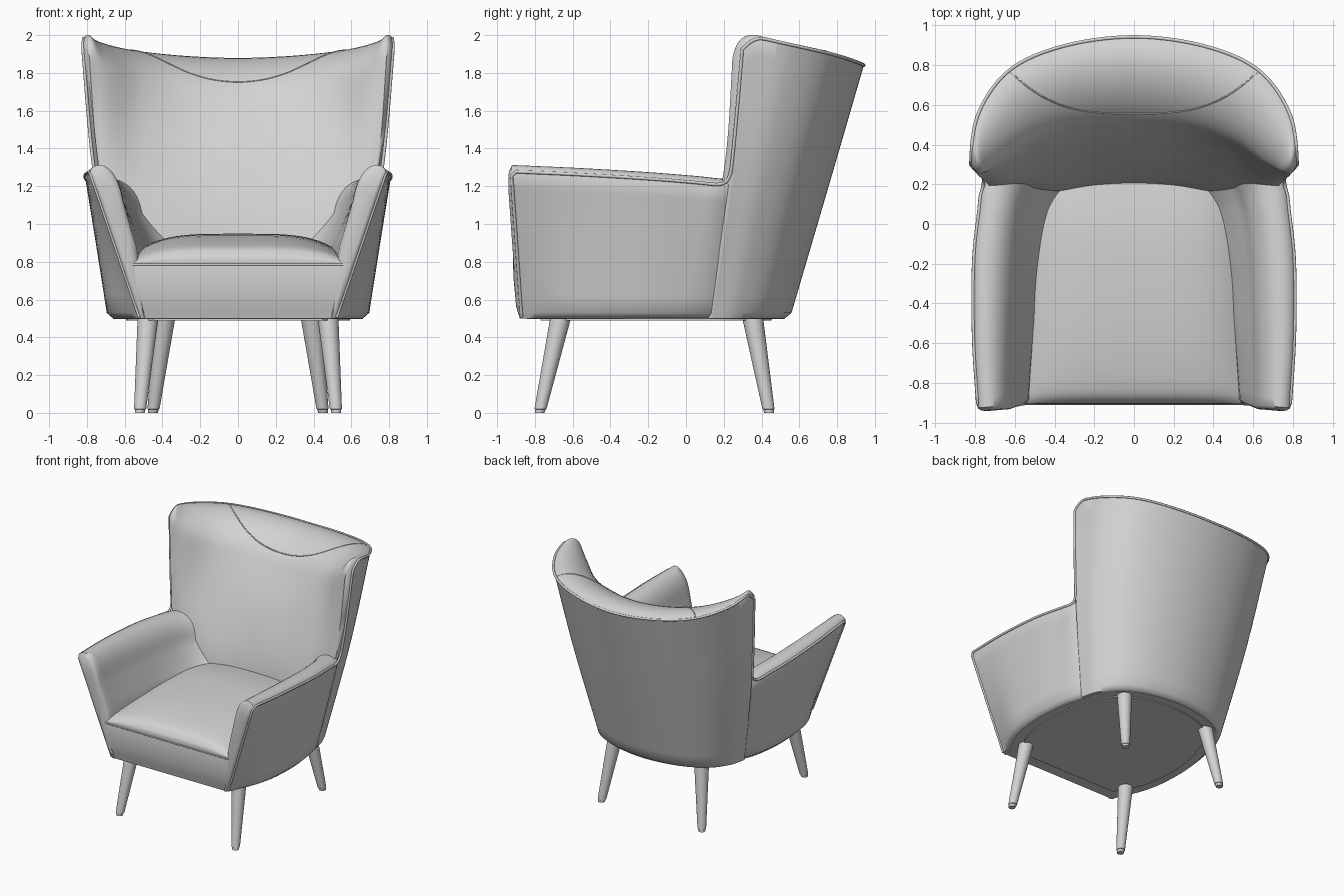
import bpy
import bmesh
import math
from mathutils import Vector
from mathutils.bvhtree import BVHTree

cube = bpy.data.objects.get("Cube")
if cube:
    bpy.data.objects.remove(cube, do_unlink=True)

grey = bpy.data.materials.new("light_grey")
grey.use_nodes = True
grey.diffuse_color = (0.65, 0.65, 0.65, 1)
grey.node_tree.nodes["Principled BSDF"].inputs["Base Color"].default_value = (0.65, 0.65, 0.65, 1)


# ---- helpers ----
def spline(pts, t):
    """Smooth curve through evenly spaced points, t from 0 to 1."""
    p = [Vector(q) for q in pts]
    p = [2 * p[0] - p[1]] + p + [2 * p[-1] - p[-2]]
    f = max(0.0, min(1.0, t)) * (len(pts) - 1)
    i = min(int(f), len(pts) - 2)
    f -= i
    a, b, c, d = p[i:i + 4]
    return 0.5 * (2 * b + (c - a) * f + (2 * a - 5 * b + 4 * c - d) * f * f
                  + (3 * b - a - 3 * c + d) * f ** 3)


def bezier(a, b, c, d, n):
    out = []
    for i in range(n + 1):
        t = i / n
        s = 1 - t
        out.append(a * s ** 3 + b * 3 * s * s * t + c * 3 * s * t * t + d * t ** 3)
    return out


def steps(a, b, n):
    return [a + (b - a) * i / n for i in range(n + 1)]


def loft(name, sections, mirror=False, angle=40):
    """Skin closed sections of equal length and cap both ends."""
    bm = bmesh.new()
    rings = [[bm.verts.new(p) for p in s] for s in sections]
    n = len(rings[0])
    for r, q in zip(rings, rings[1:]):
        for i in range(n):
            j = (i + 1) % n
            bm.faces.new((r[i], r[j], q[j], q[i]))
    bm.faces.new(rings[0])
    bm.faces.new(rings[-1])
    bmesh.ops.recalc_face_normals(bm, faces=bm.faces)
    mesh = bpy.data.meshes.new(name)
    bm.to_mesh(mesh)
    bm.free()
    mesh.materials.append(grey)
    ob = bpy.data.objects.new(name, mesh)
    bpy.context.collection.objects.link(ob)
    bpy.ops.object.select_all(action="DESELECT")
    ob.select_set(True)
    bpy.context.view_layer.objects.active = ob
    bpy.ops.object.shade_smooth_by_angle(angle=math.radians(angle))
    if mirror:
        ob.modifiers.new("mirror", "MIRROR").use_axis[0] = True
    return ob


def tube(name, pts, radius):
    cu = bpy.data.curves.new(name, "CURVE")
    cu.dimensions = "3D"
    cu.bevel_depth = radius
    cu.bevel_resolution = 2
    cu.use_fill_caps = True
    sp = cu.splines.new("POLY")
    sp.points.add(len(pts) - 1)
    for p, q in zip(sp.points, pts):
        p.co = (*q, 1)
    sp.use_smooth = True
    cu.materials.append(grey)
    bpy.context.collection.objects.link(bpy.data.objects.new(name, cu))


def whole(z, half):
    """Complete a level from its centre-to-left half."""
    return [(-x, y, z) for x, y in half[:0:-1]] + [(x, y, z) for x, y in half]


def surface(levels, c, z):
    low, high = levels[0][0][2], levels[-1][0][2]
    p = spline([spline(row, (c + 1) / 2) for row in levels], (z - low) / (high - low))
    p.z = z
    return p


# ---- winged back: outer and inner outlines at rising heights ----
back_outer = [
    whole(0.5, [(0, .55), (.28, .51), (.475, .415), (.58, .27), (.614, .13)]),
    whole(1.25, [(0, .77), (.32, .725), (.575, .6), (.71, .42), (.757, .235)]),
    whole(2.0, [(0, .988), (.36, .935), (.63, .805), (.785, .575), (.828, .305)])]
back_inner = [
    whole(0.5, [(0, .2), (.2, .19), (.38, .15), (.5, .12), (.56, .1)]),
    whole(0.95, [(0, .21), (.2, .2), (.4, .17), (.58, .16), (.68, .15)]),
    whole(1.4, [(0, .35), (.26, .34), (.5, .29), (.67, .225), (.75, .215)]),
    whole(1.85, [(0, .6), (.28, .56), (.5, .45), (.68, .3), (.785, .245)])]


def rim_height(c):
    c = abs(c)
    return 1.84 + 0.165 * c ** 1.5 - 0.08 * max(0, (c - .9) / .1) ** 2


def back_section(c):
    h = rim_height(c)
    hi = h - 0.18 + 0.12 * c * c
    outer = [surface(back_outer, c, z) for z in steps(0.53, h, 16)]
    inner = [surface(back_inner, c, z) for z in steps(hi, 0.5, 18)]
    foot = outer[0].lerp(inner[-1], 0.1)
    foot.z = 0.5
    a, d = outer[-1], inner[0]
    b, e = a.lerp(d, 0.3), a.lerp(d, 0.85)
    b.z, e.z = h + 0.11 - 0.075 * abs(c), h - 0.03 + 0.05 * abs(c)
    return [foot] + outer + bezier(a, b, e, d, 12)[1:-1] + inner


back = loft("winged_back", [back_section(c) for c in steps(-1, 1, 80)], angle=60)

# ---- padded arms, from the front tip to inside the back ----
arm_foot = [(.52, -.87, .5), (.655, -.6, .5), (.69, -.3, .5),
            (.67, -.05, .5), (.62, .12, .5), (.53, .24, .5)]
arm_rim = [(.785, -.925, 1.278), (.807, -.57, 1.262), (.807, -.2, 1.24),
           (.782, .05, 1.22), (.755, .2, 1.205), (.64, .36, 1.2)]
arm_shoulder = [(.61, -.91), (.6, -.55), (.58, -.2), (.55, .05), (.5, .2), (.43, .33)]
arm_seat = [(.535, -.88), (.505, -.5), (.485, -.25), (.435, 0), (.375, .12), (.25, .23)]


def arm_section(t):
    foot, rim = spline(arm_foot, t), spline(arm_rim, t)
    shoulder = spline(arm_shoulder, t).to_3d()
    seat = spline(arm_seat, t).to_3d()
    shoulder.z, seat.z = rim.z - 0.15, 0.87
    base = seat - Vector((.04, 0, .37))
    b, e = rim.lerp(shoulder, 0.15), rim.lerp(shoulder, 0.8)
    b.z = e.z = rim.z + 0.06
    edge = foot.lerp(rim, 0.04)
    under = foot.lerp(base, 0.12)
    return ([under] + [edge.lerp(rim, f) for f in steps(0, 1, 8)]
            + bezier(rim, b, e, shoulder, 12)[1:]
            + [shoulder.lerp(seat, f) for f in steps(0, 1, 5)[1:]] + [base])


arm = [arm_section(t) for t in steps(0, 1, 40)]
middle = sum(arm[0], Vector()) / len(arm[0])
caps = [[middle.lerp(p, k) + Vector((0, dy, 0)) for p in arm[0]]
        for k, dy in ((0.6, -.024), (0.88, -.017))]
loft("arms", caps + arm, mirror=True, angle=60)

# ---- seat with crowned cushion ----
seat_profile = [(-.87, .5), (-.897, .6), (-.908, .7), (-.905, .79), (-.895, .835), (-.83, .885),
                (-.6, .925), (-.3, .945), (0, .945), (.27, .91)]


def seat_point(u, y, z):
    if z > 0.79:
        z = 0.79 + (z - 0.79) * (1 - 0.75 * u ** 4)
    return Vector((u * (0.52 + 0.05 * min(1, (z - 0.5) / 0.3)), y, z))


sides = steps(-1, 1, 32)
loft("seat", [[seat_point(u, *spline(seat_profile, t)) for t in steps(0, 1, 36)]
              + [seat_point(u, .1, .51)] for u in sides])
tube("seat_seam", [seat_point(u, -.905, .785) for u in sides], 0.006)

# ---- underside ----
half = [spline(arm_foot, t) for t in steps(0, 0.8, 16)]
half += [surface(back_outer, c, 0.5) for c in steps(1, 0, 20)[1:]]
outline = half + [Vector((-p.x, p.y, p.z)) for p in half[-2::-1]]
for name, scale, low in (("base", 0.96, 0.497), ("base_panel", 0.86, 0.49)):
    loft(name, [[(p.x * scale, (p.y + .15) * scale - .15, z) for p in outline]
                for z in (low, 0.53)])

# ---- piping along the arm fronts, arm rims, wings and back rim ----
side = [spline(arm_foot, 0).lerp(spline(arm_rim, 0), f) for f in steps(0.01, 0.97, 10)]
side += [spline(arm_rim, t) for t in steps(0.015, 0.72, 24)]
wing = [surface(back_outer, 1, z) for z in steps(1.3, rim_height(1) - .02, 16)]
side += bezier(side[-1], spline(arm_rim, 0.8), surface(back_outer, 1, 1.22), wing[0], 8)[1:-1]
side += wing
rim = [surface(back_outer, c, rim_height(c)) for c in steps(1, -1, 80)]
tube("piping", side + rim + [Vector((-p.x, p.y, p.z)) for p in side[::-1]], 0.009)

# ---- curved seam on the head roll ----
tree = BVHTree.FromPolygons([v.co for v in back.data.vertices],
                            [p.vertices for p in back.data.polygons])
seam = []
for x in steps(-.62, .62, 40):
    hit = tree.ray_cast(Vector((x, .555 + .21 * abs(x / .62) ** 3, 3)), Vector((0, 0, -1)))[0]
    if hit:
        seam.append(hit)
tube("head_seam", seam, 0.004)

# ---- splayed tapered legs ----
for name, top, foot in (("front_legs", Vector((.475, -.66, .52)), Vector((.52, -.775, 0))),
                        ("back_legs", Vector((.385, .35, .52)), Vector((.45, .44, 0)))):
    rings = []
    for f, r in ((0, .056), (.96, .032), (.965, .028), (1, .026)):
        mid = top.lerp(foot, f)
        rings.append([mid + Vector((r * math.cos(a), r * math.sin(a), 0))
                      for a in steps(0, math.tau, 24)[:-1]])
    loft(name, rings, mirror=True)
